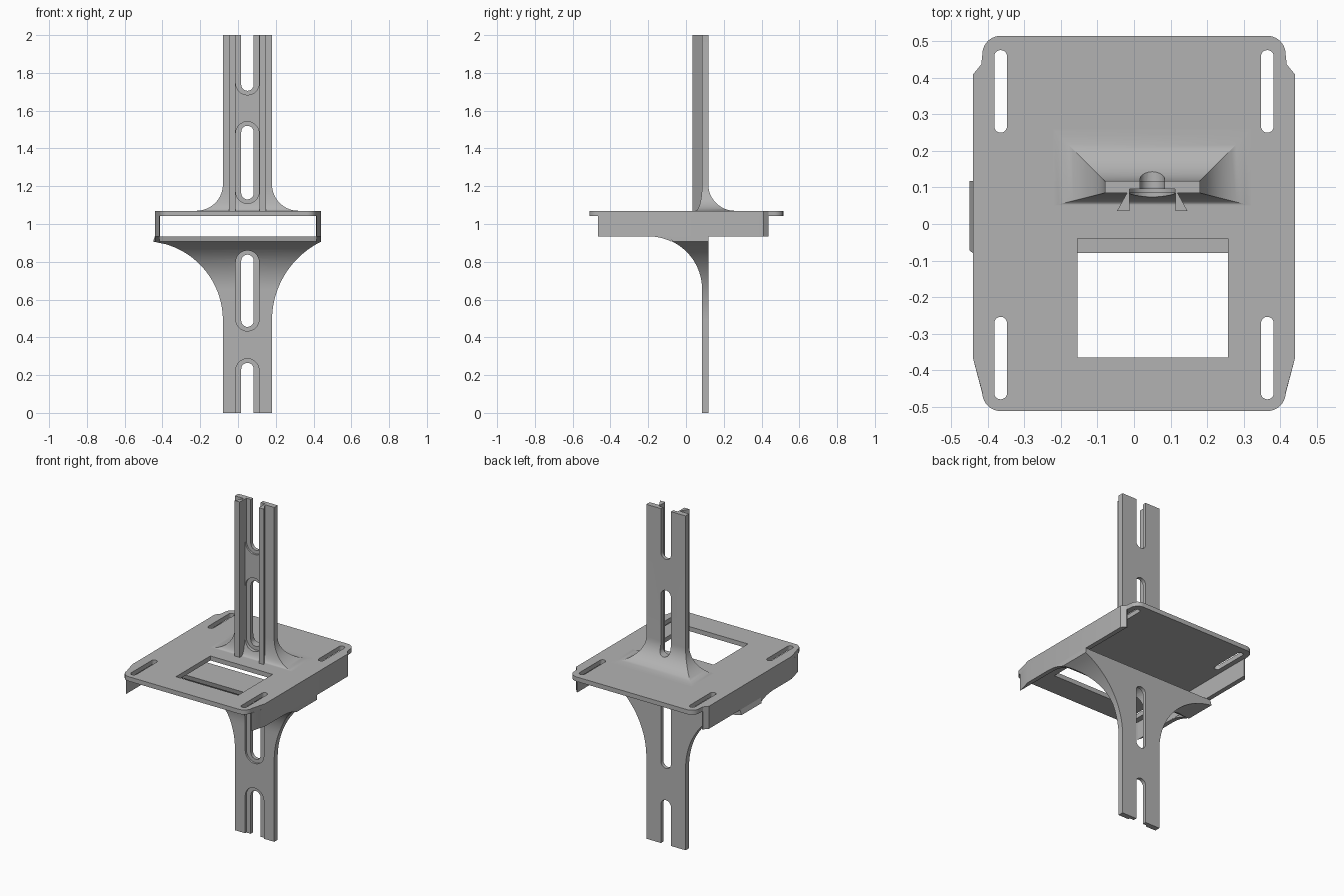
import bpy, bmesh
from math import sin, cos, pi, sqrt, radians
from mathutils import Vector

old = bpy.data.objects.get("Cube")
if old:
    bpy.data.objects.remove(old, do_unlink=True)

gray = bpy.data.materials.new("plain_gray")
gray.use_nodes = True
gray.diffuse_color = (0.45, 0.45, 0.45, 1)
gray.node_tree.nodes["Principled BSDF"].inputs["Base Color"].default_value = (0.45, 0.45, 0.45, 1)

MID = 0.05                      # centre line of the post
LEFT, RIGHT = MID - 0.13, MID + 0.13
FRONT, BACK = 0.085, 0.118      # faces of the post
PLATE_TOP, PLATE_LOW, WALL_LOW, SHEET_LOW = 1.07, 1.043, 0.935, 0.907


def loft(name, rings):
    """Closed solid through a stack of rings with equal point counts."""
    bm = bmesh.new()
    rows = [[bm.verts.new(p) for p in ring] for ring in rings]
    n = len(rows[0])
    for a, b in zip(rows, rows[1:]):
        for i in range(n):
            j = (i + 1) % n
            bm.faces.new((a[i], a[j], b[j], b[i]))
    bm.faces.new(rows[0])
    bm.faces.new(rows[-1])
    bmesh.ops.recalc_face_normals(bm, faces=bm.faces)
    mesh = bpy.data.meshes.new(name)
    bm.to_mesh(mesh)
    bm.free()
    mesh.materials.append(gray)
    ob = bpy.data.objects.new(name, mesh)
    bpy.context.collection.objects.link(ob)
    return ob


def prism(name, profile, axis, lo, hi):
    """Extrude a flat profile along the given axis."""
    place = {"X": lambda a, b, d: (d, a, b),
             "Y": lambda a, b, d: (a, d, b),
             "Z": lambda a, b, d: (a, b, d)}[axis]
    return loft(name, [[place(a, b, d) for a, b in profile] for d in (lo, hi)])


def rect(x0, x1, y0, y1):
    return [(x0, y0), (x1, y0), (x1, y1), (x0, y1)]


def box_ring(x0, x1, y0, y1, z):
    return [(x, y, z) for x, y in rect(x0, x1, y0, y1)]


def arc(cx, cy, r, start, end, steps=10):
    angles = [radians(start + (end - start) * i / steps) for i in range(steps + 1)]
    return [(cx + r * cos(a), cy + r * sin(a)) for a in angles]


def slot(cx, half, lo, hi):
    """Upright round-ended slot outline."""
    return arc(cx, hi - half, half, 0, 180) + arc(cx, lo + half, half, 180, 360)


def cut(target, cutters):
    for cutter in cutters:
        cutter.hide_render = True
        mod = target.modifiers.new("cut", "BOOLEAN")
        mod.operation, mod.solver, mod.object = "DIFFERENCE", "EXACT", cutter
        bpy.context.view_layer.objects.active = target
        bpy.ops.object.modifier_apply(modifier=mod.name)
        bpy.data.objects.remove(cutter, do_unlink=True)


def post_slots(ranges):
    """Through slots with a wider recess on the front side."""
    out = []
    for lo, hi in ranges:
        out.append(prism("slot_cutter", slot(MID, 0.033, lo, hi), "Y", -0.4, 0.4))
        out.append(prism("recess_cutter", slot(MID, 0.062, lo - 0.022, hi + 0.022), "Y", -0.4, 0.096))
    return out


# Main plate with rounded, narrowed ends
half_outline = ([(0.44, -0.37), (0.44, 0.41), (0.418, 0.437)]
                + arc(0.365, 0.465, 0.05, 0, 90))
front_end = arc(0.365, -0.462, 0.05, -90, 0)
right_side = front_end + half_outline
outline = right_side + [(-x, y) for x, y in reversed(right_side)]
plate = prism("main_plate", outline, "Z", PLATE_LOW, PLATE_TOP)
holes = [prism("window_cutter", rect(-0.155, 0.257, -0.365, -0.04), "Z", 0.98, 1.2)]
for side in (-1, 1):
    for lo, hi in ((0.25, 0.476), (-0.48, -0.254)):
        holes.append(prism("slot_cutter", slot(side * 0.365, 0.0175, lo, hi), "Z", 0.98, 1.2))
cut(plate, holes)

# Side walls and the curved toes below them
R_FRONT = 0.28
toe_y, toe_z = -0.2, WALL_LOW - R_FRONT
toe = [(toe_y + R_FRONT * sin(a), toe_z + R_FRONT * cos(a))
       for a in (0.45 * i / 8 for i in range(9))] + [(-0.07, WALL_LOW)]
parts = [plate]
for side, label in ((1, "left"), (-1, "right")):
    wall = [(0.415, -0.465), (0.44, -0.37), (0.44, 0.41), (0.418, 0.437), (0.412, 0.437)]
    parts.append(prism(label + "_wall", [(side * x, y) for x, y in wall], "Z", WALL_LOW, PLATE_LOW))
    x0, x1 = sorted((side * 0.415, side * 0.44))
    parts.append(prism(label + "_wall_toe", toe, "X", x0, x1))

# Upper post, flared where it meets the plate
R_TOP = 0.14
rings = []
for i in range(17):
    a = pi / 2 * i / 16
    d, z = R_TOP * (1 - sin(a)), PLATE_TOP + R_TOP * (1 - cos(a))
    rings.append(box_ring(LEFT - d, RIGHT + d, FRONT - 0.25 * d, BACK + d, z))
rings.append(box_ring(LEFT, RIGHT, FRONT, BACK, 2.0))
upper = loft("upper_post", rings)
cut(upper, post_slots([(1.13, 1.52), (1.705, 2.2)]))
parts.append(upper)

# Undercut guide rails on the front of the upper post
for side, label in ((1, "left"), (-1, "right")):
    rail = [(0.063, FRONT + 0.004), (0.063, 0.035), (0.097, 0.035), (0.067, FRONT + 0.004)]
    parts.append(prism(label + "_guide_rail", [(MID + side * x, y) for x, y in rail],
                       "Z", PLATE_TOP - 0.005, 2.0))


# Lower post, sweeping out to a sheet that carries the walls
def sweep(z, start, r):
    h = max(0.0, z - start)
    return r - sqrt(r * r - h * h)


rings = [box_ring(LEFT, RIGHT, FRONT, BACK, 0)]
START = 0.49
for i in range(29):
    z = START + (SHEET_LOW - START) * i / 28
    rings.append(box_ring(LEFT - sweep(z, START, 0.42), RIGHT + sweep(z, START, 0.464),
                          FRONT - sweep(z, toe_z, R_FRONT), BACK, z))
rings.append(box_ring(-0.44, 0.44, -0.08, BACK, WALL_LOW))
lower = loft("lower_post", rings)
cut(lower, post_slots([(-0.3, 0.265), (0.455, 0.838)]))
parts.append(lower)

# Smooth the curves, keep the edges crisp
bpy.ops.object.select_all(action="DESELECT")
for ob in parts:
    ob.select_set(True)
bpy.context.view_layer.objects.active = plate
bpy.ops.object.shade_smooth_by_angle(angle=radians(25))
